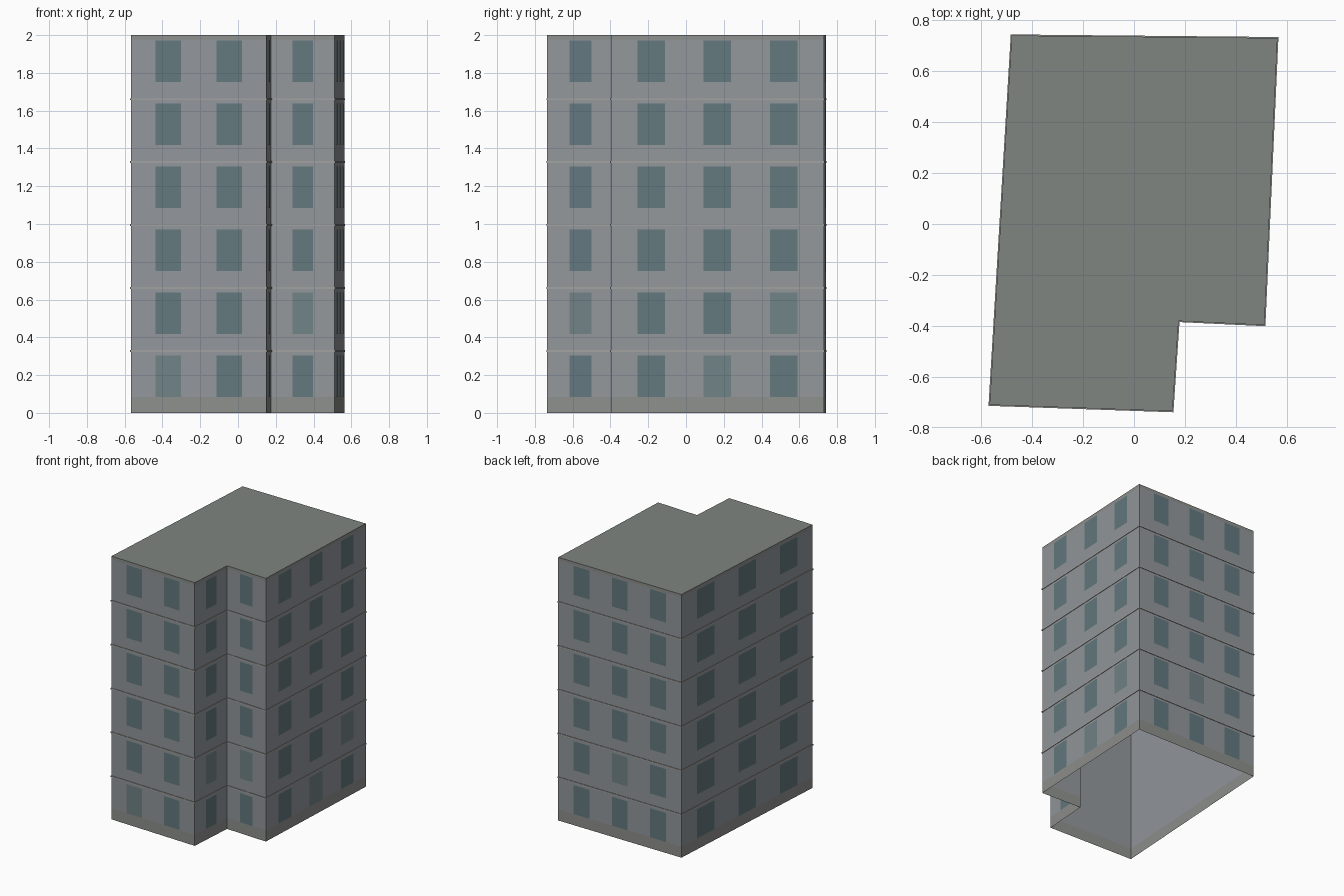
import bpy
from mathutils import Vector

if "Cube" in bpy.data.objects:
    bpy.data.objects.remove(bpy.data.objects["Cube"])

# Footprint, counter-clockwise from the front left corner, and window columns per wall
PLAN = [Vector(p) for p in [(-.567, -.71), (.151, -.735), (.175, -.381),
                            (.512, -.397), (.563, .73), (-.48, .74)]]
BAYS = [2, 1, 1, 3, 3, 3]
N = len(PLAN)
FLOORS, STEP = 6, 1 / 3
BASE, CORNICE, TOP = .085, 1.977, 2.0
LIGHT = {(0, 0, 0), (2, 1, 0), (1, 1, 0), (3, 0, 1), (3, 1, 2), (4, 1, 1)}


def material(name, rgb):
    m = bpy.data.materials.new(name)
    m.diffuse_color = (*rgb, 1)
    m.use_nodes = True
    m.node_tree.nodes["Principled BSDF"].inputs["Base Color"].default_value = m.diffuse_color
    return m


def add(name, verts, faces, mat):
    me = bpy.data.meshes.new(name)
    me.from_pydata(verts, [], faces)
    me.materials.append(mat)
    ob = bpy.data.objects.new(name, me)
    bpy.context.collection.objects.link(ob)
    return ob


def wall_dir(i):
    d = (PLAN[(i + 1) % N] - PLAN[i]).normalized()
    return d, Vector((d.y, -d.x))


def outline(z, grow=0):
    """Footprint at height z, offset outwards with mitred corners."""
    pts = []
    for i, p in enumerate(PLAN):
        a, b = wall_dir(i - 1)[1], wall_dir(i)[1]
        q = p + (a + b) * grow / (1 + a.dot(b))
        pts.append((q.x, q.y, z))
    return pts


def ring(name, loops, mat):
    """Skin successive outlines with quads."""
    faces = [(k * N + i, k * N + (i + 1) % N, (k + 1) * N + (i + 1) % N, (k + 1) * N + i)
             for k in range(len(loops) - 1) for i in range(N)]
    return add(name, sum(loops, []), faces, mat)


wall = material("wall_grey", (.29, .31, .33))
stone = material("plinth_grey", (.27, .28, .265))
trim = material("trim_grey", (.36, .36, .35))
roof = material("roof_grey", (.21, .235, .22))
glass = material("glass", (.125, .19, .21))
pale = material("pale_glass", (.165, .225, .24))

# Open-bottomed shell: plinth, walls, cornice and flat roof
ring("plinth", [outline(0), outline(BASE)], stone)
ring("walls", [outline(BASE), outline(CORNICE)], wall)
ring("cornice", [outline(CORNICE), outline(TOP)], stone)
add("roof", outline(TOP), [tuple(range(N))], roof)

# Thin string courses between floors
for k in range(1, FLOORS):
    z = k * STEP - .006
    ring(f"floor_band_{k}", [outline(z - .005), outline(z - .005, .004),
                             outline(z + .005, .004), outline(z + .005)], trim)

# Windows, evenly spaced on each wall
panes = {False: [], True: []}
for w in range(N):
    d, n = wall_dir(w)
    bay = ((PLAN[(w + 1) % N] - PLAN[w]).length - .072) / BAYS[w]
    half = bay * .207
    for c in range(BAYS[w]):
        mid = PLAN[w] + d * (.036 + bay * (c + .5)) + n * .002
        a, b = mid - d * half, mid + d * half
        for f in range(FLOORS):
            z0 = BASE + f * STEP
            z1 = z0 + .22
            panes[(w, f, c) in LIGHT] += [(a.x, a.y, z0), (b.x, b.y, z0),
                                          (b.x, b.y, z1), (a.x, a.y, z1)]
for lit, vs in panes.items():
    quads = [tuple(range(i, i + 4)) for i in range(0, len(vs), 4)]
    add("pale_windows" if lit else "windows", vs, quads, pale if lit else glass)
